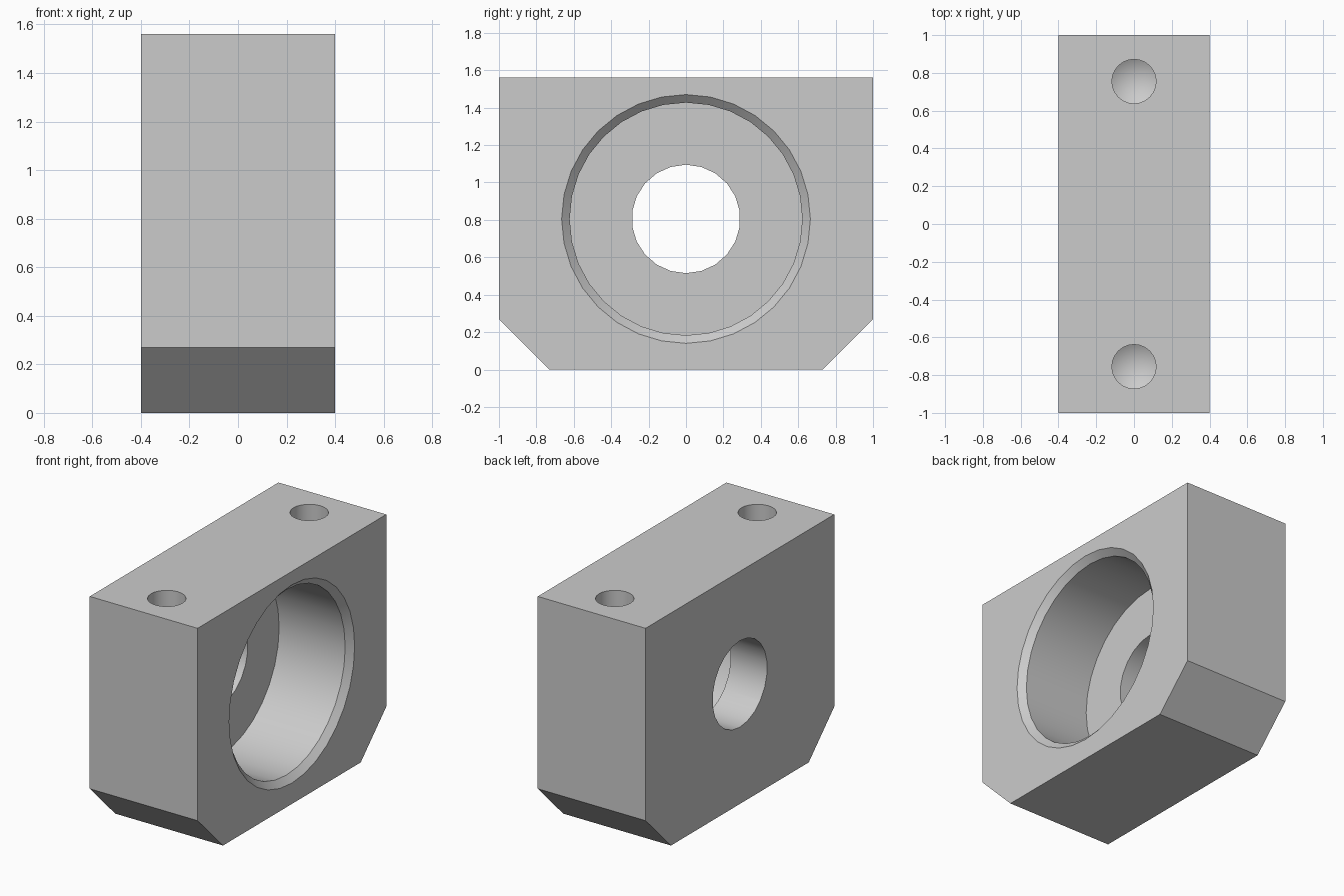
import bpy, bmesh
from math import cos, sin, pi, radians
from mathutils import Matrix

cube = bpy.data.objects.get("Cube")
if cube:
    bpy.data.objects.remove(cube, do_unlink=True)

WIDTH, HEIGHT, CHAMFER = 0.8, 1.56, 0.27
BORE_Z = 0.805

grey = bpy.data.materials.new("machined grey")
grey.use_nodes = True
colour = (0.6, 0.6, 0.6, 1)
grey.diffuse_color = colour
grey.node_tree.nodes["Principled BSDF"].inputs["Base Color"].default_value = colour


def make_object(name, bm):
    bmesh.ops.recalc_face_normals(bm, faces=bm.faces)
    mesh = bpy.data.meshes.new(name)
    bm.to_mesh(mesh)
    bm.free()
    mesh.materials.append(grey)
    obj = bpy.data.objects.new(name, mesh)
    bpy.context.collection.objects.link(obj)
    return obj


def turned(name, profile, sides, matrix, phase=0.0):
    """Closed solid turned about z from (radius, height) points."""
    bm = bmesh.new()
    rings = []
    for r, z in profile:
        count = sides if r > 0 else 1
        angles = [2 * pi * (i + phase) / sides for i in range(count)]
        rings.append([bm.verts.new((r * cos(a), r * sin(a), z)) for a in angles])
    for a, b in zip(rings, rings[1:]):
        for i in range(sides):
            j = (i + 1) % sides
            if len(a) == 1:
                bm.faces.new((a[0], b[i], b[j]))
            else:
                bm.faces.new((a[i], a[j], b[j], b[i]))
    for ring in (rings[0], rings[-1]):
        if len(ring) > 1:
            bm.faces.new(ring)
    bm.transform(matrix)
    return make_object(name, bm)


# Block with chamfered lower edges, extruded across x
bm = bmesh.new()
half = [(1 - CHAMFER, 0), (1, CHAMFER), (1, HEIGHT)]
outline = half + [(-y, z) for y, z in reversed(half)]
face = bm.faces.new([bm.verts.new((-WIDTH / 2, y, z)) for y, z in outline])
side = bmesh.ops.extrude_face_region(bm, geom=[face])
bmesh.ops.translate(bm, vec=(WIDTH, 0, 0),
                    verts=[v for v in side["geom"] if isinstance(v, bmesh.types.BMVert)])
block = make_object("bearing_block", bm)

# Stepped bore along x: through hole, wide seat, chamfered mouth
along_x = Matrix.Translation((0, 0, BORE_Z)) @ Matrix.Rotation(pi / 2, 4, 'Y')
cutters = [
    turned("through_hole", [(0.29, -0.5), (0.29, 0.2)], 22, along_x),
    turned("bearing_seat", [(0.622, -0.13), (0.622, 0.36), (0.665, 0.4), (0.665, 0.5)],
           32, along_x),
]

# Blind drilled holes in the top, with conical ends
for name, y in (("front_drill", -0.755), ("back_drill", 0.755)):
    cutters.append(turned(name, [(0, -0.62), (0.117, -0.55), (0.117, 0.1)], 24,
                          Matrix.Translation((0, y, HEIGHT))))

bpy.context.view_layer.objects.active = block
block.select_set(True)
for cutter in cutters:
    cutter.hide_render = True
    cut = block.modifiers.new(cutter.name, 'BOOLEAN')
    cut.operation = 'DIFFERENCE'
    cut.solver = 'EXACT'
    cut.object = cutter
    bpy.ops.object.modifier_apply(modifier=cut.name)
    bpy.data.objects.remove(cutter, do_unlink=True)

bpy.ops.object.shade_smooth_by_angle(angle=radians(25))
